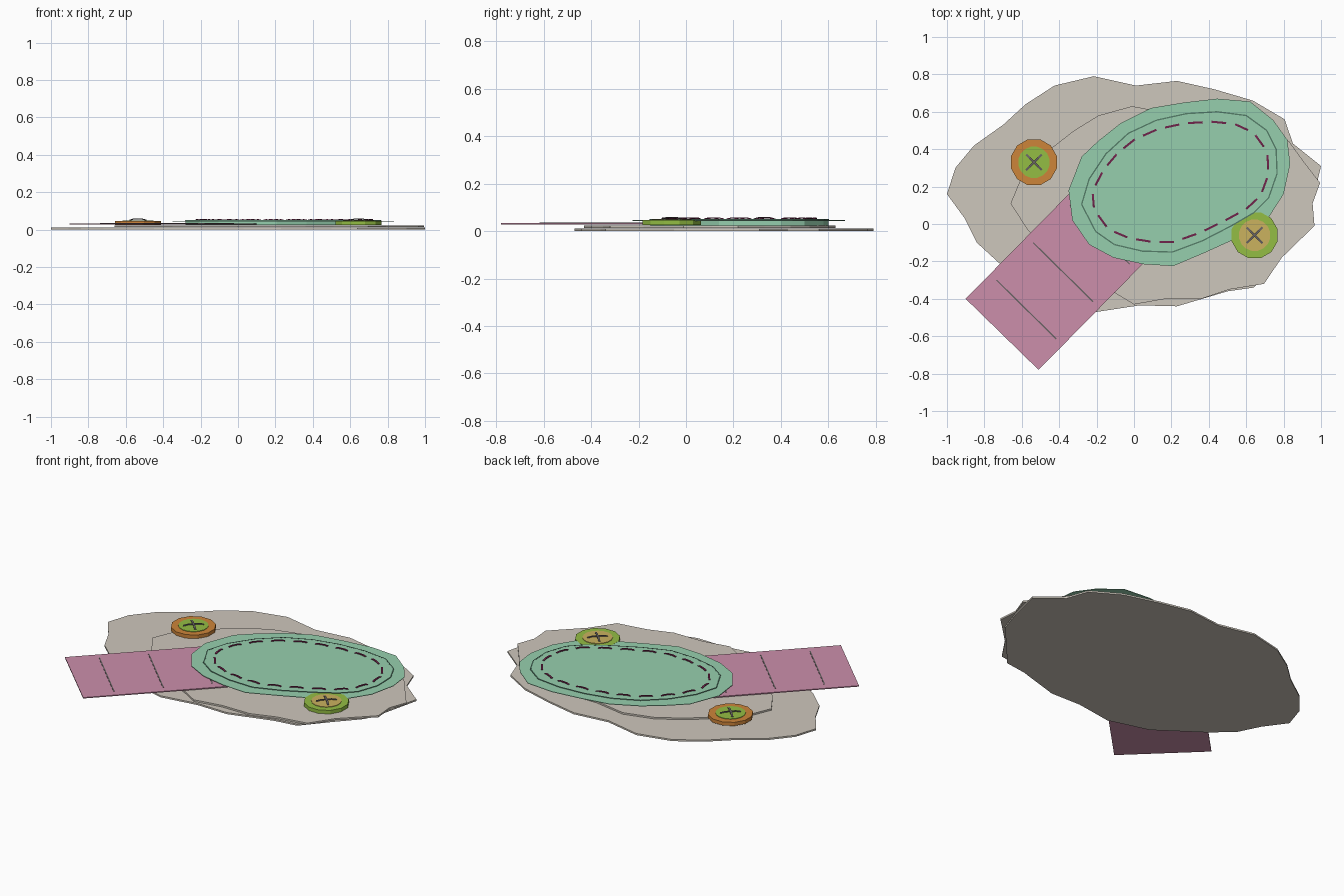
import bpy, bmesh, math
from mathutils import Vector

cube = bpy.data.objects.get("Cube")
if cube:
    bpy.data.objects.remove(cube, do_unlink=True)


def material(name, rgb):
    lin = [((c / 255 + 0.055) / 1.055) ** 2.4 for c in rgb] + [1.0]
    m = bpy.data.materials.new(name)
    m.use_nodes = True
    m.diffuse_color = lin
    m.node_tree.nodes["Principled BSDF"].inputs["Base Color"].default_value = lin
    return m


BEIGE = material("beige paper", (206, 199, 188))
PINK = material("pink ribbon", (204, 143, 171))
MINT = material("mint felt", (150, 207, 174))
GREY = material("grey thread", (105, 100, 100))
MAROON = material("maroon thread", (112, 35, 75))
ORANGE = material("orange", (205, 133, 58))
LIME = material("lime", (148, 190, 68))
TAN = material("tan", (203, 178, 95))
SEAM = material("seam green", (85, 125, 105))


def finish(name, bm, mat):
    bmesh.ops.recalc_face_normals(bm, faces=bm.faces)
    mesh = bpy.data.meshes.new(name)
    bm.to_mesh(mesh)
    bm.free()
    mesh.materials.append(mat)
    ob = bpy.data.objects.new(name, mesh)
    bpy.context.collection.objects.link(ob)
    return ob


def slab(name, outline, z0, z1, mat):
    """Flat outline extruded upwards."""
    bm = bmesh.new()
    face = bm.faces.new([bm.verts.new((x, y, z0)) for x, y in outline])
    ext = bmesh.ops.extrude_face_region(bm, geom=[face])
    for v in ext["geom"]:
        if isinstance(v, bmesh.types.BMVert):
            v.co.z = z1
    return finish(name, bm, mat)


def disc_outline(cx, cy, r, n):
    return [(cx + r * math.cos(math.tau * (i + 0.5) / n),
             cy + r * math.sin(math.tau * (i + 0.5) / n)) for i in range(n)]


def strip(name, a, b, width, z, thick, rise, mat):
    """Thin thread from a to b, arched upwards by rise."""
    a, b = Vector(a), Vector(b)
    d = (b - a).normalized()
    side = Vector((-d.y, d.x)) * width / 2
    bm = bmesh.new()
    rings = []
    for t, h in ((0, 0), (0.25, 1), (0.75, 1), (1, 0)):
        p = a.lerp(b, t)
        low = z + h * rise
        rings.append([bm.verts.new((q.x, q.y, k)) for q, k in (
            (p - side, low), (p + side, low),
            (p + side, low + thick), (p - side, low + thick))])
    for r, s in zip(rings, rings[1:]):
        for i in range(4):
            j = (i + 1) % 4
            bm.faces.new((r[i], r[j], s[j], s[i]))
    bm.faces.new(rings[0])
    bm.faces.new(rings[-1])
    return finish(name, bm, mat)


# Torn paper layers
lower = [(-1, .16), (-.955, .3), (-.855, .42), (-.7, .53), (-.58, .64),
         (-.425, .74), (-.215, .79), (.01, .74), (.23, .765), (.43, .72),
         (.635, .66), (.805, .56), (.85, .43), (1, .31), (.95, .1),
         (.9, -.05), (.78, -.18), (.64, -.34), (.5, -.36), (.23, -.44),
         (.03, -.435), (-.2, -.47), (-.45, -.4), (-.72, -.21),
         (-.84, -.1), (-.905, .03)]
upper = [(-.66, .11), (-.61, .23), (-.5, .36), (-.32, .5), (-.19, .58),
         (-.01, .63), (.2, .59), (.5, .6), (.74, .52), (.83, .44), (.91, .33),
         (.995, .22), (.955, .11), (.965, -.01), (.79, -.18), (.695, -.32),
         (.51, -.35), (.36, -.4), (.17, -.4), (0, -.43), (-.1, -.37),
         (-.35, -.25), (-.57, -.03)]
slab("lower_paper", lower, 0, .01, BEIGE)
slab("upper_paper", upper, .013, .023, BEIGE)

# Ribbon with crease lines
slab("ribbon", [(-.9, -.4), (-.51, -.78), (.1, -.16), (-.29, .22)], .028, .034, PINK)
for i in range(3):
    s = Vector((.196, .2)) * i
    strip("ribbon_crease", Vector((-.735, -.3)) + s, Vector((-.415, -.615)) + s,
          .007, .033, .003, 0, GREY)

# Felt patch: thin wide flange and thicker core
flange = [(-.35, .18), (-.28, .36), (-.19, .445), (-.07, .54), (.09, .62),
          (.27, .65), (.445, .67), (.62, .655), (.745, .555), (.82, .45),
          (.835, .32), (.8, .16), (.71, .02), (.54, -.08), (.375, -.155),
          (.21, -.225), (.05, -.215), (-.11, -.18), (-.24, -.11), (-.33, .02)]
core = [(-.28, .105), (-.24, .24), (-.15, .375), (-.03, .485), (.12, .555),
        (.28, .59), (.445, .6), (.6, .58), (.71, .5), (.76, .4), (.765, .27),
        (.72, .14), (.64, .06), (.52, -.01), (.365, -.09), (.205, -.15),
        (.045, -.145), (-.105, -.11), (-.205, -.04)]
slab("patch_flange", flange, .043, .046, MINT)
slab("patch_core", core, .024, .05, MINT)
for a, b in zip(core, core[1:] + core[:1]):
    strip("patch_seam", a, b, .007, .0475, .003, 0, SEAM)

# Running stitches at even steps along a smaller copy of the core outline
mid = Vector((.245, .225))
path = [Vector((mid.x + (x - mid.x) * .91, mid.y + (y - mid.y) * .86)) for x, y in core]
path.append(path[0])
total = sum((b - a).length for a, b in zip(path, path[1:]))


def along(dist):
    dist %= total
    for a, b in zip(path, path[1:]):
        step = (b - a).length
        if dist <= step:
            return a.lerp(b, dist / step)
        dist -= step
    return path[-1]


COUNT = 20
for i in range(COUNT):
    start = total * (i - .3) / COUNT
    strip("stitch", along(start), along(start + total / COUNT * .62),
          .011, .049, .004, .004, MAROON)


# Buttons with crossed thread
def button(x, y, rim, centre):
    slab("button_rim", disc_outline(x, y, .127, 12), .025, .047, rim)
    slab("button_centre", disc_outline(x, y, .085, 16), .045, .05, centre)
    for sx in (-1, 1):
        strip("button_thread", (x - .042 * sx, y - .042), (x + .042 * sx, y + .042),
              .011, .049, .004, .006, GREY)


button(-.535, .33, ORANGE, LIME)
button(.645, -.06, LIME, TAN)
